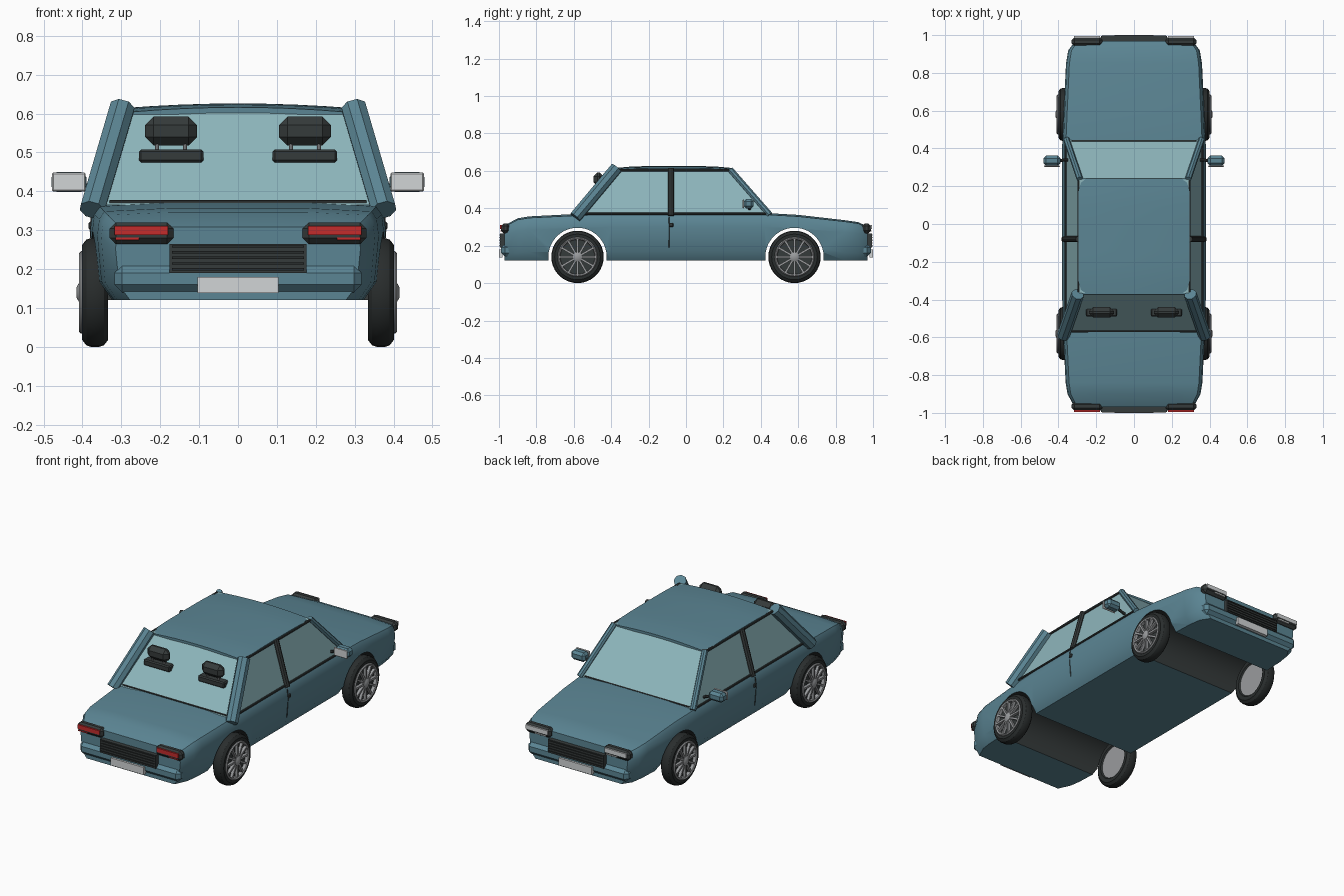
import bpy, bmesh, math
from mathutils import Vector, Matrix

if "Cube" in bpy.data.objects:
    bpy.data.objects.remove(bpy.data.objects["Cube"])


def material(name, rgb):
    m = bpy.data.materials.new(name)
    m.diffuse_color = (*rgb, 1)
    m.use_nodes = True
    m.node_tree.nodes["Principled BSDF"].inputs["Base Color"].default_value = m.diffuse_color
    return m


BODY = material("teal paint", (0.105, 0.235, 0.295))
GLASS = material("pale glass", (0.27, 0.47, 0.505))
DARK = material("dark trim", (0.036, 0.043, 0.043))
TYRE = material("tyre rubber", (0.022, 0.026, 0.026))
METAL = material("wheel metal", (0.32, 0.33, 0.34))
WHITE = material("light grey", (0.64, 0.66, 0.67))
RED = material("red lamp", (0.55, 0.025, 0.025))


def finish(name, bm, *mats):
    bmesh.ops.recalc_face_normals(bm, faces=bm.faces)
    me = bpy.data.meshes.new(name)
    bm.to_mesh(me)
    bm.free()
    for m in mats:
        me.materials.append(m)
    ob = bpy.data.objects.new(name, me)
    bpy.context.collection.objects.link(ob)
    return ob


def box(name, x, y, z, mat, bevel=0.0):
    """Box from (min, max) ranges with optional chamfer."""
    bm = bmesh.new()
    lo, hi = zip(sorted(x), sorted(y), sorted(z))
    size = Vector(hi) - Vector(lo)
    mid = (Vector(hi) + Vector(lo)) / 2
    bmesh.ops.create_cube(bm, size=1, matrix=Matrix.Translation(mid) @ Matrix.Diagonal((*size, 1)))
    if bevel:
        bmesh.ops.bevel(bm, geom=bm.edges[:], offset=bevel, segments=1, affect='EDGES')
    return finish(name, bm, mat)


def bar(name, a, b, r, mat, sides=8):
    """Straight rod from a to b."""
    a, b = Vector(a), Vector(b)
    d = b - a
    bm = bmesh.new()
    rot = d.to_track_quat('Z', 'Y').to_matrix().to_4x4()
    bmesh.ops.create_cone(bm, cap_ends=True, segments=sides, radius1=r, radius2=r,
                          depth=d.length, matrix=Matrix.Translation((a + b) / 2) @ rot)
    return finish(name, bm, mat)


def loft(bm, rings, closed=True):
    """Skin a list of equal-length point rings."""
    vr = [[bm.verts.new(p) for p in ring] for ring in rings]
    n = len(vr[0])
    for a, b in zip(vr, vr[1:]):
        for i in range(n if closed else n - 1):
            j = (i + 1) % n
            bm.faces.new((a[i], a[j], b[j], b[i]))
    return vr


def lathe(name, profile, s, cy, cz, mat, n=36):
    """Turn (x, radius) points around the wheel axle."""
    bm = bmesh.new()
    rings = []
    for k in range(n + 1):
        t = 2 * math.pi * (k % n) / n
        rings.append([(s * x, cy + r * math.cos(t), cz + r * math.sin(t)) for x, r in profile])
    loft(bm, rings, closed=False)
    bmesh.ops.remove_doubles(bm, verts=bm.verts, dist=1e-5)
    return finish(name, bm, mat)


# Lower body: cross-sections lofted along the length
AXLE, HUB_Z, ARCH_R = 0.58, 0.14, 0.156
stations = [(-.97, .315, .305), (-.90, .352, .342), (-.84, .362, .352), (-.58, .375, .365),
            (-.40, .38, .37), (.42, .38, .37), (.60, .372, .36), (.85, .36, .332),
            (.92, .348, .322), (.97, .31, .30)]
section = [(.88, 0), (.97, .2), (1, .72), (.985, .9), (.95, .985), (.5, 1.02)]
bm = bmesh.new()
rings = []
for y, w, top in stations:
    half = [(w * fx, y, .12 + (top - .12) * fz) for fx, fz in section]
    rings.append(half + [(-x, yy, z) for x, yy, z in reversed(half)])
vr = loft(bm, rings)
bm.faces.new(vr[0])
bm.faces.new(vr[-1])
body = finish("lower_body", bm, BODY, DARK)

# Wheel arches cut right through the body
for y in (-AXLE, AXLE):
    cutter = bar("arch_cutter", (-.6, y, HUB_Z), (.6, y, HUB_Z), ARCH_R, DARK, 40)
    mod = body.modifiers.new("arch", 'BOOLEAN')
    mod.object, mod.operation, mod.solver = cutter, 'DIFFERENCE', 'EXACT'
    cutter.hide_render = True
    cut = bpy.data.meshes.new_from_object(body.evaluated_get(bpy.context.evaluated_depsgraph_get()))
    body.modifiers.clear()
    body.data = cut
    bpy.data.objects.remove(cutter)
for p in body.data.polygons:
    c = p.center
    near = math.hypot(abs(c.y) - AXLE, c.z - HUB_Z) < ARCH_R + .002
    p.material_index = 1 if near and abs(p.normal.x) < .1 and c.z > .125 else 0

# Glass cabin
bm = bmesh.new()
vr = loft(bm, [[(-x, y0, z), (x, y0, z), (x, y1, z), (-x, y1, z)]
               for x, y0, y1, z in ((.36, -.575, .445, .365), (.29, -.365, .235, .606))])
bm.faces.new(vr[0])
bm.faces.new(vr[1])
finish("cabin_glass", bm, GLASS)

# Crowned roof panel
bm = bmesh.new()
rings = []
for i in range(9):
    v = i / 4 - 1
    w = .295 if abs(v) < .9 else .275
    rings.append([(w * u / 4, -.065 + .307 * v, .626 - .012 * (u / 4) ** 2 - .010 * v ** 4)
                  for u in range(-4, 5)])
loft(bm, rings, closed=False)
ext = bmesh.ops.extrude_face_region(bm, geom=bm.faces[:])
for e in ext["geom"]:
    if isinstance(e, bmesh.types.BMVert):
        e.co.z -= .014
finish("roof", bm, BODY)

# Pillars, window trim, doors, mirrors
for s in (-1, 1):
    side = "left" if s < 0 else "right"
    bar("rear_pillar_" + side, (s * .375, -.592, .352), (s * .298, -.372, .615), .034, BODY)
    bar("front_pillar_" + side, (s * .358, .448, .365), (s * .286, .237, .606), .017, BODY)
    bar("middle_pillar_" + side, (s * .366, -.08, .36), (s * .294, -.08, .612), .016, DARK)
    bar("roof_rail_" + side, (s * .293, -.36, .603), (s * .293, .23, .603), .007, DARK)
    bar("window_sill_" + side, (s * .362, -.56, .371), (s * .362, .44, .371), .006, DARK)
    bar("rear_window_edge_" + side, (s * .345, -.56, .375), (s * .288, -.36, .603), .005, DARK, 6)
    bar("door_seam_upper_" + side, (s * .3785, -.09, .30), (s * .374, -.09, .352), .003, DARK, 4)
    bar("door_seam_lower_" + side, (s * .370, -.09, .19), (s * .3785, -.09, .30), .003, DARK, 4)
    box("door_handle_" + side, (s * .37, s * .384), (-.092, -.068), (.30, .322), DARK, .004)
    bar("mirror_arm_" + side, (s * .345, .34, .395), (s * .41, .335, .42), .008, DARK)
    box("mirror_shell_" + side, (s * .39, s * .48), (.308, .362), (.398, .45), BODY, .014)
    box("mirror_glass_" + side, (s * .392, s * .478), (.303, .310), (.400, .448), WHITE, .003)

    # Headrests and seat tops
    cx = s * .172
    box("headrest_" + side, (cx - .067, cx + .067), (-.495, -.44), (.518, .592), DARK, .022)
    box("seat_top_" + side, (cx - .083, cx + .083), (-.49, -.44), (.474, .508), DARK, .006)
    for dx in (-.036, .036):
        bar("headrest_post_" + side, (cx + dx, -.472, .50), (cx + dx, -.472, .53), .005, METAL)

# Window base trim across the car
bar("rear_window_base", (-.33, -.568, .373), (.33, -.568, .373), .005, DARK, 6)
bar("windscreen_base", (-.33, .44, .373), (.33, .44, .373), .005, DARK, 6)

# Both ends: bumper, grille, plate, lamps
for e, end, lamp in ((-1, "front", RED), (1, "back", WHITE)):
    box(end + "_bumper", (-.318, .318), (e * .91, e * .988), (.14, .21), BODY, .02)
    box(end + "_grille", (-.176, .176), (e * .95, e * .994), (.19, .265), DARK)
    for k in range(5):
        z = .197 + k * .0145
        box(end + "_grille_slat", (-.17, .17), (e * .99, e * .998), (z, z + .006), TYRE)
    box(end + "_plate", (-.104, .104), (e * .98, e), (.138, .18), WHITE)
    for s in (-1, 1):
        box(end + "_lamp_housing", (s * .166, s * .33), (e * .94, e * .99), (.264, .32), DARK, .016)
        box(end + "_lamp_upper", (s * .18, s * .317), (e * .985, e * .994), (.288, .311), lamp)
        box(end + "_lamp_lower", (s * .19, s * .26) if e > 0 else (s * .255, s * .315),
            (e * .985, e * .993), (.275, .281), lamp)

# Wheels
tyre = [(.345, .09), (.335, .10), (.334, .122), (.345, .136), (.357, .14), (.378, .14),
        (.39, .136), (.401, .122), (.401, .102), (.392, .096)]
rim = [(.39, .106), (.404, .106), (.409, .101), (.405, .094), (.388, .092)]
for s in (-1, 1):
    for y in (-AXLE, AXLE):
        lathe("tyre", tyre, s, y, HUB_Z, TYRE)
        lathe("rim_ring", rim, s, y, HUB_Z, METAL)
        lathe("inner_disc", [(.342, .0), (.342, .097), (.36, .097)], s, y, HUB_Z, METAL)
        lathe("rim_backing", [(.385, .0), (.385, .1)], s, y, HUB_Z, DARK)
        lathe("hub", [(.385, .026), (.408, .026), (.415, .014), (.415, 0)], s, y, HUB_Z, METAL, 16)
        bm = bmesh.new()
        for k in range(12):
            m = (Matrix.Translation((s * .398, y, HUB_Z)) @ Matrix.Rotation(k * math.pi / 6, 4, 'X')
                 @ Matrix.Translation((0, .058, 0)) @ Matrix.Diagonal((.016, .078, .011, 1)))
            bmesh.ops.create_cube(bm, size=1, matrix=m)
        finish("wheel_spokes", bm, METAL)

# Smooth shading with sharp edges kept
for ob in bpy.context.collection.objects:
    ob.select_set(True)
bpy.context.view_layer.objects.active = body
bpy.ops.object.shade_smooth_by_angle(angle=math.radians(32))
